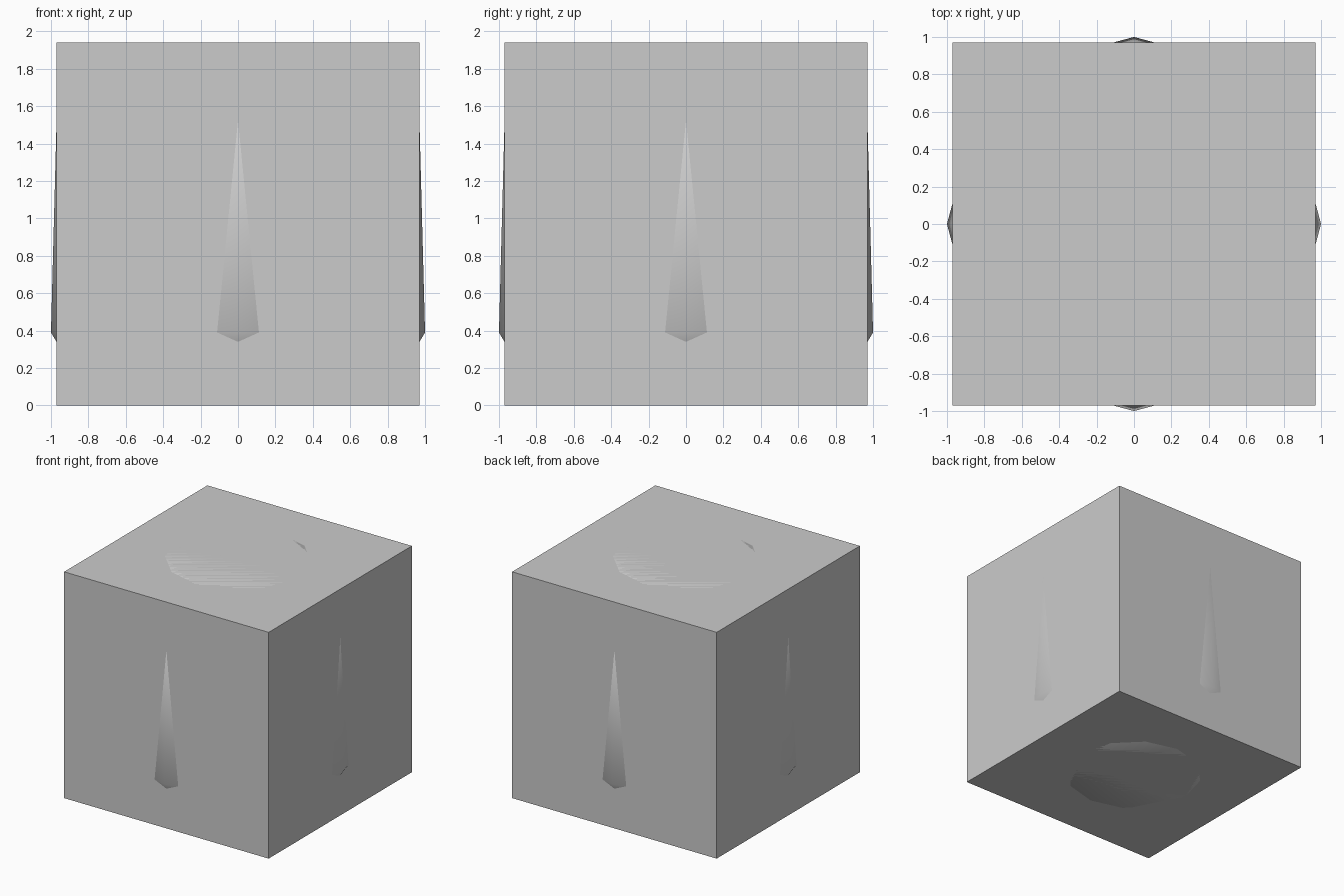
import bpy, bmesh, math

if "Cube" in bpy.data.objects:
    bpy.data.objects.remove(bpy.data.objects["Cube"])

H = 1.94
SIDES = 12

# outer block
bpy.ops.mesh.primitive_cube_add(size=H, location=(0, 0, H / 2))
bpy.context.object.name = "block"

# twelve-sided smooth barrel whose ridges poke through the four walls
profile = [(0.55, 0), (0.88, 0.19), (1.0, 0.39), (0.968, 1.6), (0.57, H)]
bm = bmesh.new()
rings = []
for r, z in profile:
    rings.append([bm.verts.new((r * math.cos(2 * math.pi * i / SIDES),
                                r * math.sin(2 * math.pi * i / SIDES), z))
                  for i in range(SIDES)])
for low, high in zip(rings, rings[1:]):
    for i in range(SIDES):
        j = (i + 1) % SIDES
        bm.faces.new((low[i], low[j], high[j], high[i]))

# end caps flush with the block
bm.faces.new(rings[-1])
bm.faces.new(rings[0][::-1])
for f in bm.faces:
    f.smooth = True
mesh = bpy.data.meshes.new("inner_barrel")
bm.to_mesh(mesh)
bm.free()
barrel = bpy.data.objects.new("inner_barrel", mesh)
bpy.context.collection.objects.link(barrel)
